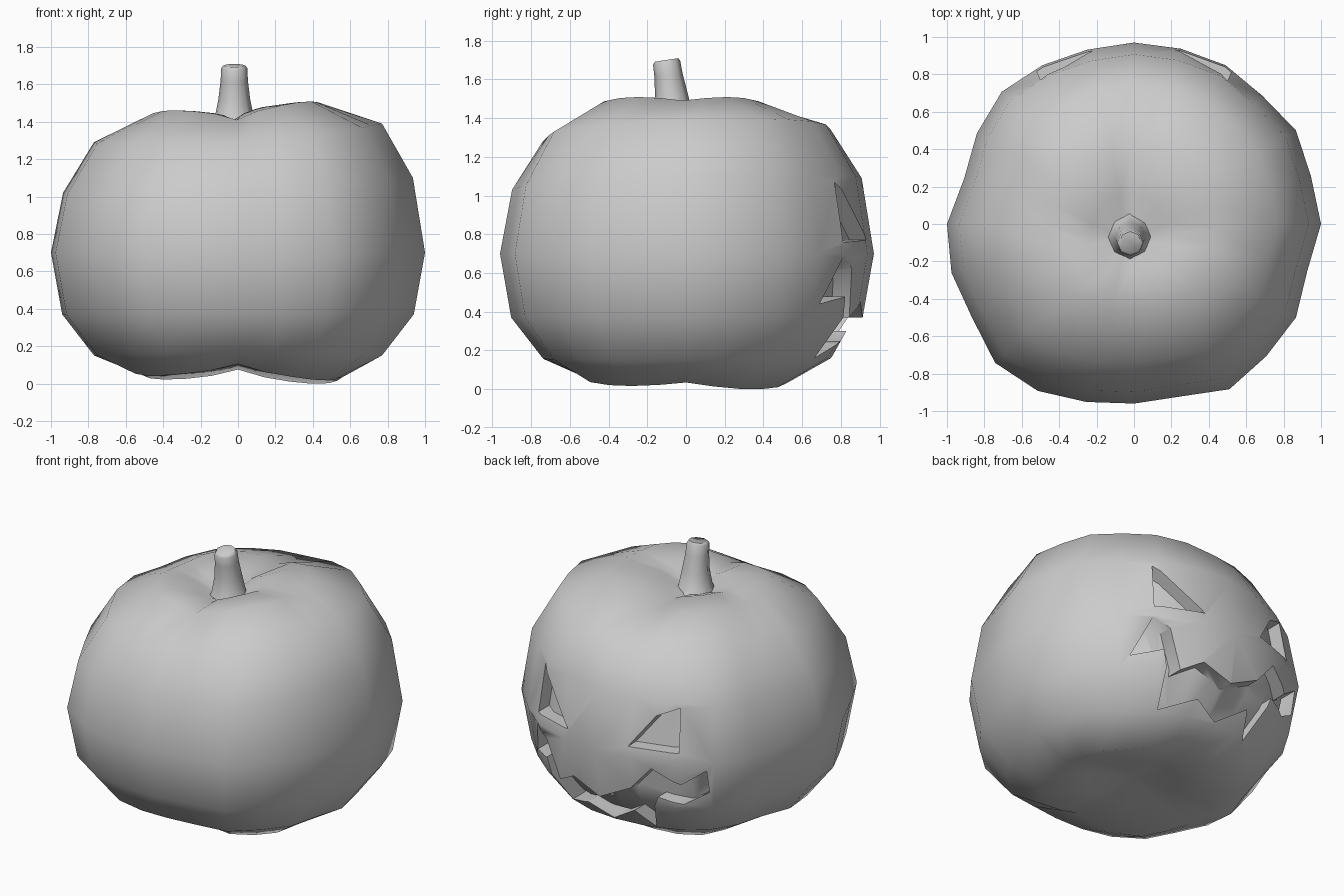
import bpy, bmesh, math
from mathutils import Vector

if "Cube" in bpy.data.objects:
    bpy.data.objects.remove(bpy.data.objects["Cube"])


def make_object(name, bm):
    bmesh.ops.recalc_face_normals(bm, faces=bm.faces)
    me = bpy.data.meshes.new(name)
    bm.to_mesh(me)
    bm.free()
    ob = bpy.data.objects.new(name, me)
    bpy.context.collection.objects.link(ob)
    return ob


def loft(name, rings):
    """Skin a stack of equal-length point rings and cap both ends."""
    bm = bmesh.new()
    rows = [[bm.verts.new(p) for p in ring] for ring in rings]
    n = len(rows[0])
    for a, b in zip(rows, rows[1:]):
        for i in range(n):
            j = (i + 1) % n
            bm.faces.new((a[i], a[j], b[j], b[i]))
    bm.faces.new(rows[0][::-1])
    bm.faces.new(rows[-1])
    return make_object(name, bm)


def subtract(ob, cutter):
    mod = ob.modifiers.new("cut", 'BOOLEAN')
    mod.operation = 'DIFFERENCE'
    mod.solver = 'EXACT'
    mod.object = cutter
    bpy.context.view_layer.objects.active = ob
    bpy.ops.object.modifier_apply(modifier=mod.name)


def smooth(ob, angle):
    bpy.ops.object.select_all(action='DESELECT')
    ob.select_set(True)
    bpy.context.view_layer.objects.active = ob
    bpy.ops.object.shade_smooth_by_angle(angle=math.radians(angle))


# Uneven lobed outline: radius every 15 degrees, counter-clockwise from +x
OUTLINE = [1.0, .98, 1.0, .97, .98, .97, .97, .965, .98, 1.0, .97, .94,
           1.0, 1.01, 1.0, 1.05, 1.03, .985, .96, .955, 1.02, 1.0, 1.0, .96]


def body_rings(scale=1.0):
    # radius, height, height change with |cos|, |sin 2a|, cos and sin, centre shift
    profile = [(.06, .11, 0, 0, 0, 0, 0), (.28, .10, -.02, -.01, 0, 0, 0),
               (.56, .09, -.04, -.035, -.015, -.015, 0), (.77, .16, -.01, 0, 0, 0, 0),
               (.94, .37, 0, 0, 0, 0, 0), (1.0, .70, 0, 0, 0, 0, 0),
               (.935, 1.06, 0, 0, .04, .03, 0), (.77, 1.31, .03, 0, .05, .03, 0),
               (.46, 1.41, .05, .03, .03, 0, .2), (.22, 1.41, .04, .02, .02, 0, .7),
               (.06, 1.38, 0, 0, 0, 0, 1)]
    mid = Vector((0, 0, .75))
    rings = []
    for r, z, ka, k2, kc, ks, shift in profile:
        ring = []
        for i, f in enumerate(OUTLINE):
            a = math.radians(15 * i)
            c, s = math.cos(a), math.sin(a)
            h = z + ka * math.sqrt(abs(c)) + k2 * abs(2 * s * c) + kc * c + ks * s
            p = Vector((r * f * c - .03 * shift, r * f * s - .08 * shift, h))
            ring.append(mid + (p - mid) * scale)
        rings.append(ring)
    low = min(p.z for ring in rings for p in ring)
    if scale == 1.0:  # stand exactly on the floor
        for p in (p for ring in rings[:3] for p in ring):
            p.z -= low
    return rings


body = loft("pumpkin_body", body_rings())
core = loft("core_helper", body_rings(.91))

# Carved face on the +y side, as (x, z) outlines
CARVINGS = {
    "right_eye": [(.50, 1.07), (.22, .77), (.52, .76)],
    "left_eye": [(-.50, 1.04), (-.37, .98), (-.22, .77), (-.52, .76)],
    "mouth": [(.61, .44), (.53, .68), (.43, .62), (.34, .37), (.20, .45),
              (0, .37), (-.22, .48), (-.36, .64), (-.52, .54), (-.66, .645),
              (-.66, .49), (-.52, .40), (-.38, .44), (-.27, .16),
              (-.20, .30), (0, .17), (.165, .25), (.37, .16), (.45, .48)],
}
for name, pts in CARVINGS.items():
    cutter = loft(name + "_cutter", [[(x, y, z) for x, z in pts] for y in (.3, 1.3)])
    subtract(cutter, core)
    subtract(body, cutter)
    bpy.data.objects.remove(cutter)
bpy.data.objects.remove(core)
smooth(body, 62)

# Flared, slightly leaning stem
stem_rings = []
for r, y, z, tilt in [(.14, -.06, 1.36, 0), (.105, -.07, 1.42, 0), (.085, -.075, 1.52, .05),
                      (.073, -.09, 1.62, .1), (.07, -.10, 1.685, .15), (.06, -.10, 1.70, .15)]:
    stem_rings.append([(-.02 + r * math.cos(a), y + r * math.sin(a), z + tilt * r * math.sin(a))
                       for a in (math.tau * i / 8 for i in range(8))])
stem = loft("stem", stem_rings)
smooth(stem, 60)
